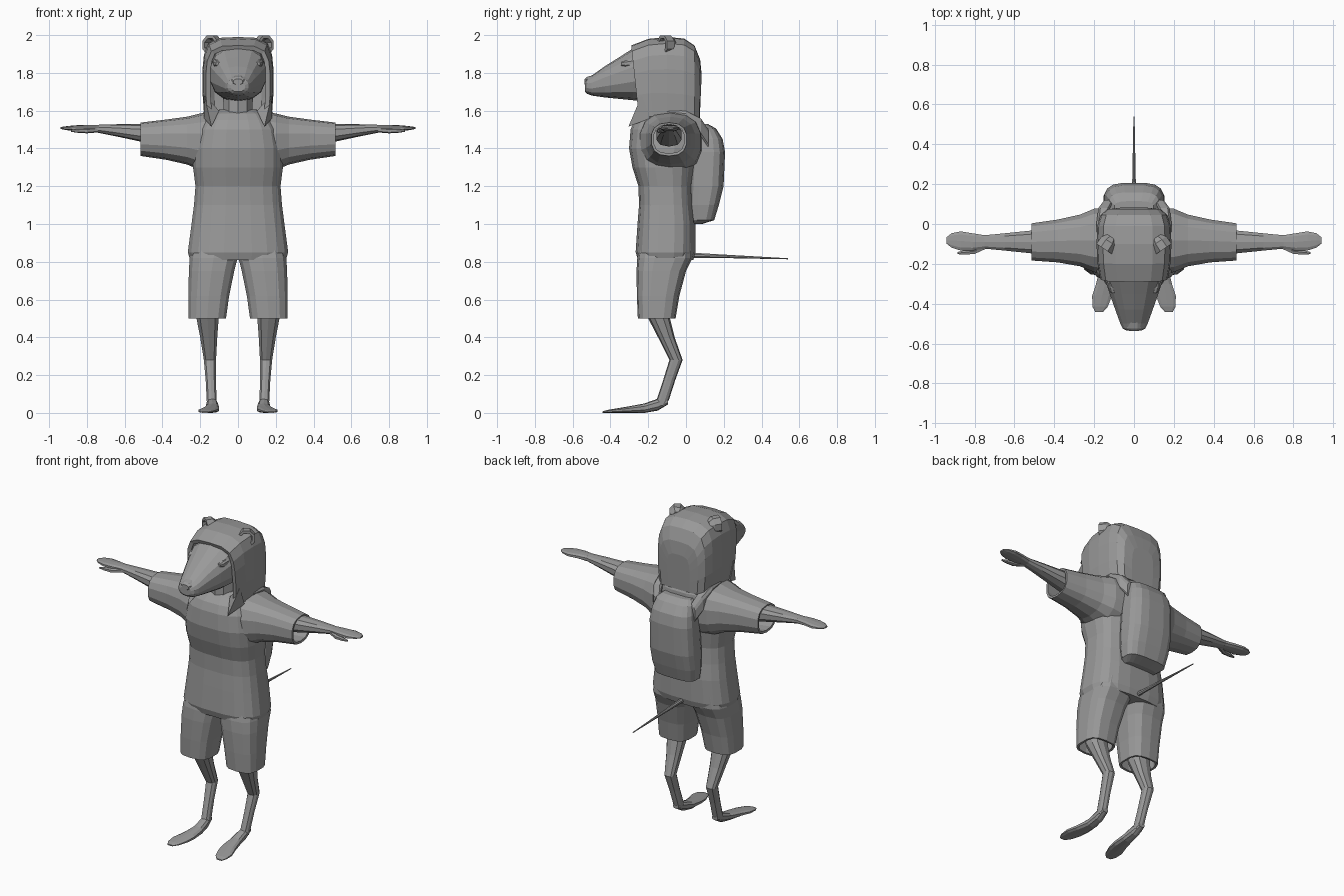
import bpy, math
from mathutils import Vector

grey = bpy.data.materials.new("grey")
grey.diffuse_color = (0.32, 0.32, 0.32, 1)


def make(name, verts, faces, mirror=False, thick=0):
    me = bpy.data.meshes.new(name)
    me.from_pydata(verts, [], faces)
    me.materials.append(grey)
    ob = bpy.data.objects.new(name, me)
    bpy.context.collection.objects.link(ob)
    bpy.context.view_layer.objects.active = ob
    bpy.ops.object.select_all(action='DESELECT')
    ob.select_set(True)
    bpy.ops.object.mode_set(mode='EDIT')
    bpy.ops.mesh.select_all(action='SELECT')
    bpy.ops.mesh.normals_make_consistent(inside=False)
    bpy.ops.object.mode_set(mode='OBJECT')
    if thick:
        m = ob.modifiers.new("thickness", 'SOLIDIFY')
        m.thickness = thick
        m.offset = -1
    if mirror:
        ob.modifiers.new("mirror", 'MIRROR').use_clip = False
    return ob


def skin(rings, closed=True, caps=(True, True)):
    n = len(rings[0])
    verts = [p for r in rings for p in r]
    faces = []
    for i in range(len(rings) - 1):
        for j in range(n if closed else n - 1):
            k = (j + 1) % n
            faces.append((i * n + j, i * n + k, (i + 1) * n + k, (i + 1) * n + j))
    if caps[0]:
        faces.append(tuple(range(n)))
    if caps[1]:
        faces.append(tuple(range(len(verts) - n, len(verts))))
    return verts, faces


def loft(name, axis, sections, n=12, p=2.5, caps=(True, True), **kw):
    """Each section: position on axis, then low/high of the two other axes."""
    rings = []
    for pos, u0, u1, v0, v1 in sections:
        ring = []
        for j in range(n):
            a = 2 * math.pi * (j + 0.5) / n
            c, s = math.cos(a), math.sin(a)
            u = (u0 + u1) / 2 + (u1 - u0) / 2 * math.copysign(abs(c) ** (2 / p), c)
            v = (v0 + v1) / 2 + (v1 - v0) / 2 * math.copysign(abs(s) ** (2 / p), s)
            ring.append({'x': (pos, u, v), 'y': (u, pos, v), 'z': (u, v, pos)}[axis])
        rings.append(ring)
    return make(name, *skin(rings, caps=caps), **kw)


# Shirt body
loft("shirt", 'z', [(z, -w, w, f, b) for z, w, f, b in (
    (0.81, .255, -.255, .04), (0.85, .268, -.268, .052), (1.0, .248, -.258, .052),
    (1.1, .235, -.25, .04), (1.2, .227, -.253, .035), (1.3, .24, -.285, .05),
    (1.4, .24, -.303, .075), (1.5, .22, -.295, .085), (1.55, .19, -.275, .08),
    (1.585, .16, -.24, .06), (1.605, .1, -.2, .0))], n=20, p=2.9)

# Sleeves
loft("sleeve", 'x', [
    (.14, -.25, .085, 1.27, 1.595), (.2, -.245, .08, 1.285, 1.585),
    (.27, -.215, .05, 1.315, 1.568), (.38, -.195, .025, 1.34, 1.553),
    (.515, -.185, .005, 1.36, 1.537)], n=14, caps=(True, False), mirror=True, thick=.014)

# Arms with flat paddle hands and thumbs
loft("arm", 'x', [
    (.4, -.16, -.02, 1.41, 1.53), (.51, -.15, -.03, 1.435, 1.53),
    (.65, -.135, -.045, 1.465, 1.528), (.75, -.125, -.055, 1.485, 1.525),
    (.81, -.135, -.045, 1.49, 1.525), (.87, -.135, -.035, 1.492, 1.522),
    (.915, -.12, -.045, 1.498, 1.517), (.94, -.1, -.065, 1.503, 1.513)], n=10, mirror=True)
loft("thumb", 'x', [
    (.74, -.125, -.09, 1.485, 1.512), (.8, -.152, -.12, 1.48, 1.505),
    (.85, -.155, -.13, 1.483, 1.503), (.885, -.152, -.14, 1.488, 1.498)], n=6, mirror=True)

# Shorts
loft("shorts_leg", 'z', [
    (.5, .062, .265, -.255, -.055), (.62, .045, .265, -.26, -.035),
    (.75, .018, .262, -.262, 0), (.82, 0, .258, -.258, .035),
    (.9, 0, .24, -.24, .035)], n=14, p=3, caps=(False, True), mirror=True, thick=.014)

# Legs and feet
loft("leg", 'z', [
    (.62, .09, .235, -.24, -.08), (.5, .1, .222, -.2, -.085),
    (.4, .108, .202, -.148, -.06), (.28, .115, .182, -.088, -.018),
    (.17, .116, .172, -.122, -.058), (.07, .112, .167, -.155, -.09),
    (.04, .112, .165, -.165, -.105)], n=10, mirror=True)
loft("foot", 'y', [
    (-.095, .118, .16, .045, .075), (-.15, .107, .167, .012, .075),
    (-.22, .1, .172, .0, .05), (-.3, .098, .192, 0, .035),
    (-.36, .108, .212, 0, .025), (-.415, .13, .21, 0, .016),
    (-.442, .155, .195, 0, .008)], n=10, mirror=True)

# Tail
loft("tail", 'y', [(.02, -.014, .014, .82, .85), (.25, -.009, .009, .818, .836),
                   (.54, -.003, .003, .813, .819)], n=8, p=2)

# Neck, head and muzzle
loft("neck", 'z', [(1.5, -.1, .1, -.24, -.03), (1.59, -.08, .08, -.235, -.06),
                   (1.72, -.085, .085, -.23, -.06)], n=10, p=2)
loft("head", 'y', [(y, -w, w, lo, hi) for y, w, lo, hi in (
    (-.08, .12, 1.67, 1.9), (-.2, .15, 1.65, 1.945), (-.28, .148, 1.655, 1.93),
    (-.35, .125, 1.662, 1.885), (-.43, .096, 1.67, 1.835), (-.5, .07, 1.68, 1.785),
    (-.525, .057, 1.69, 1.772), (-.535, .038, 1.7, 1.755))], n=14, p=2.4)
loft("nose", 'y', [(-.49, -.035, .035, 1.745, 1.79), (-.525, -.038, .038, 1.732, 1.78),
                   (-.538, -.025, .025, 1.738, 1.768)], n=8)
loft("eye", 'y', [(-.28, .095, .135, 1.83, 1.875), (-.32, .092, .13, 1.83, 1.868),
                  (-.345, .095, .118, 1.838, 1.858)], n=8, mirror=True)


# Hood: arched shell, open at the face
def arch(y, w, top, bot, lean):
    h = top - bot
    half = [(.95, 0), (1, .3), (1, .6), (.96, .78), (.83, .92), (.5, .99)]
    pts = half + [(0, 1)] + [(-a, b) for a, b in reversed(half)]
    return [(a * w, y + lean * (1 - b), bot + b * h) for a, b in pts]


make("hood", *skin([arch(*s) for s in (
    (-.29, .17, 1.945, 1.57, .04), (-.2, .184, 1.98, 1.57, .02),
    (-.1, .188, 1.99, 1.565, 0), (-.01, .184, 1.982, 1.56, 0),
    (.045, .168, 1.945, 1.56, 0), (.075, .135, 1.87, 1.56, -.005),
    (.083, .08, 1.79, 1.56, -.01))], closed=False, caps=(False, True)), thick=.025)

# Pointed collar tips below the face
tip = [(.178, -.235, 1.68), (.1, -.225, 1.6), (.14, -.305, 1.515), (.18, -.19, 1.56)]
make("collar_tip", tip, [(0, 1, 2), (0, 2, 3), (0, 3, 1), (1, 3, 2)], mirror=True)


# Ears: tilted cups with a hollow front
def ear_ring(r, depth):
    out = Vector((.55, -.835, 0))
    side = Vector((.835, .55, 0))
    c = Vector((.135, -.105, 1.948))
    return [tuple(c + out * depth + side * r * math.cos(a) + Vector((0, 0, r * 1.05 * math.sin(a))))
            for a in (2 * math.pi * (j + .5) / 8 for j in range(8))]


make("ear", *skin([ear_ring(.03, -.045), ear_ring(.05, -.02), ear_ring(.052, .025),
                   ear_ring(.036, .025), ear_ring(.025, -.012)]), mirror=True)

# Backpack and its shoulder straps
loft("backpack", 'z', [(z, -w, w, f, b) for z, w, f, b in (
    (1.0, .11, .02, .085), (1.02, .14, .015, .15), (1.1, .153, .01, .175),
    (1.2, .155, .01, .2), (1.38, .15, .02, .208), (1.45, .14, .03, .195),
    (1.505, .125, .04, .16), (1.53, .1, .05, .115))], n=16, p=3.2)
loft("strap", 'y', [(.12, .1, .15, 1.4, 1.5), (.08, .12, .18, 1.46, 1.56),
                    (.0, .135, .19, 1.52, 1.6), (-.1, .135, .185, 1.54, 1.605)],
     n=8, p=4, mirror=True)
